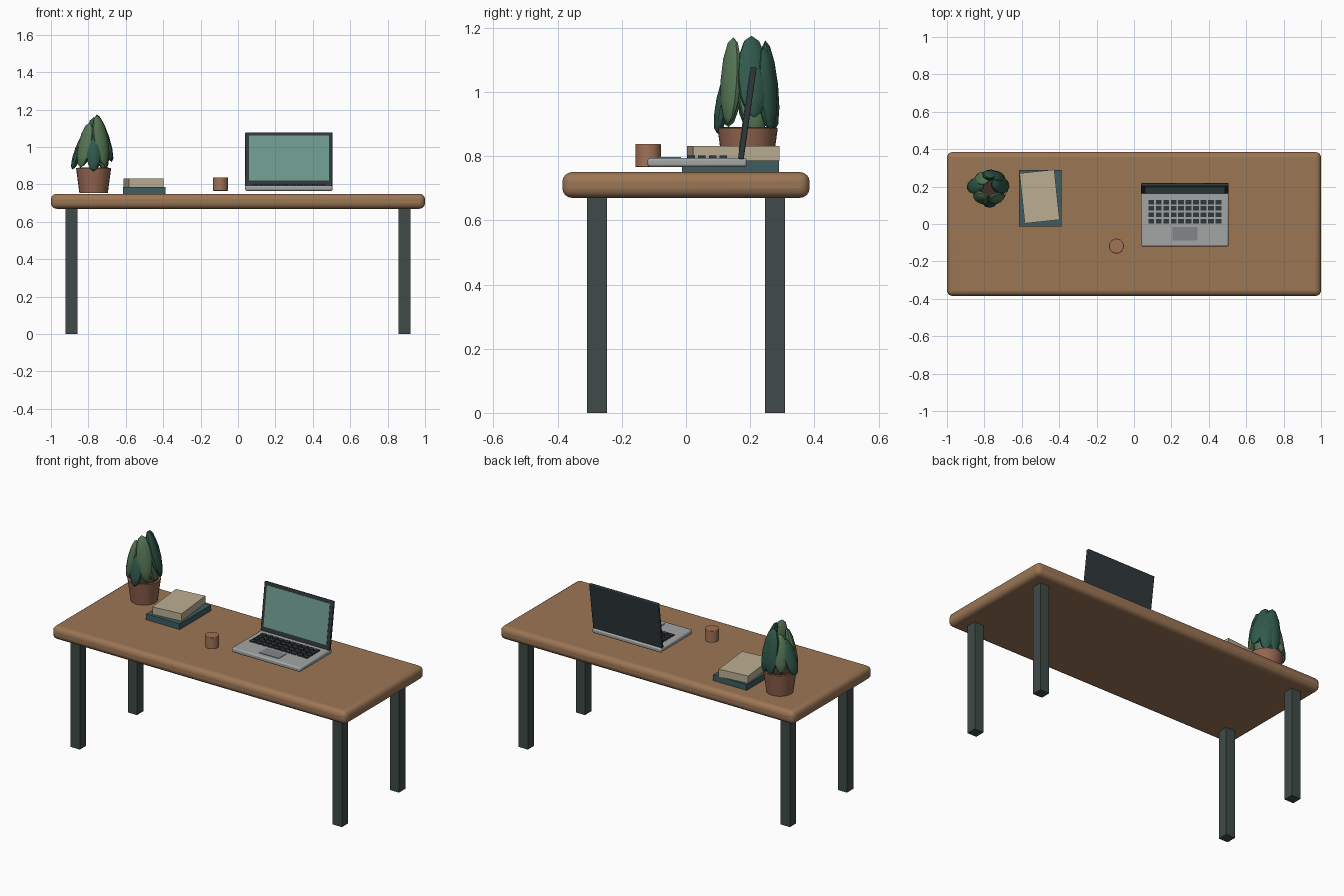
import bpy
from math import radians
from mathutils import Vector

if "Cube" in bpy.data.objects:
    bpy.data.objects.remove(bpy.data.objects["Cube"])


def material(name, rgb):
    m = bpy.data.materials.new(name)
    m.diffuse_color = (*rgb, 1)
    m.use_nodes = True
    m.node_tree.nodes["Principled BSDF"].inputs["Base Color"].default_value = m.diffuse_color
    return m


WOOD = material("wood", (0.33, 0.18, 0.09))
STEEL = material("dark_steel", (0.05, 0.07, 0.065))
SILVER = material("silver", (0.36, 0.38, 0.37))
BLACK = material("charcoal", (0.03, 0.04, 0.045))
PAD = material("trackpad_grey", (0.22, 0.24, 0.25))
SCREEN = material("screen_teal", (0.16, 0.33, 0.28))
TEAL = material("book_teal", (0.05, 0.11, 0.12))
CREAM = material("book_cream", (0.50, 0.43, 0.29))
CLAY = material("clay", (0.30, 0.13, 0.08))
MUG = material("mug_clay", (0.36, 0.17, 0.09))
SOIL = material("soil", (0.05, 0.03, 0.02))
DARK = material("leaf_dark", (0.03, 0.10, 0.07))
LIGHT = material("leaf_light", (0.09, 0.18, 0.09))


def finish(name, mat, bevel=0, segments=2):
    o = bpy.context.object
    o.name = name
    o.data.materials.append(mat)
    if bevel:
        b = o.modifiers.new("bevel", 'BEVEL')
        b.width, b.segments = bevel, segments
        bpy.ops.object.shade_smooth_by_angle(angle=radians(35))
    return o


def box(name, mat, center, size, rot=(0, 0, 0), bevel=0, segments=2):
    bpy.ops.mesh.primitive_cube_add(size=1, location=center, rotation=rot)
    bpy.context.object.scale = size
    bpy.ops.object.transform_apply(location=False, rotation=False, scale=True)
    return finish(name, mat, bevel, segments)


def cone(name, mat, center, r1, r2, height, sides=24, bevel=0):
    bpy.ops.mesh.primitive_cone_add(vertices=sides, radius1=r1, radius2=r2,
                                    depth=height, location=center)
    o = finish(name, mat, bevel)
    bpy.ops.object.shade_smooth_by_angle(angle=radians(35))
    return o


# Desk: rounded top and four square legs
box("desk_top", WOOD, (0, 0, 0.71), (2, 0.77, 0.08), bevel=0.03, segments=4)
for sx, xn in ((-1, "left"), (1, "right")):
    for sy, yn in ((-1, "front"), (1, "back")):
        box(f"{yn}_{xn}_leg", STEEL, (sx * 0.89, sy * 0.277, 0.336),
            (0.062, 0.062, 0.672))

# Laptop: base, keyboard, trackpad and tilted lid with screen
LX = 0.272
box("laptop_base", SILVER, (LX, 0.035, 0.78), (0.468, 0.31, 0.028), bevel=0.008)
for row in range(4):
    for col in range(10):
        box("key", BLACK, (LX + (col - 4.5) * 0.04, 0.016 + row * 0.0335, 0.797),
            (0.031, 0.024, 0.009))
box("trackpad", PAD, (LX, -0.052, 0.795), (0.134, 0.072, 0.004))
tilt = (radians(-8), 0, 0)
lid = box("laptop_lid", BLACK, (LX, 0.191, 0.934), (0.468, 0.018, 0.29), tilt, 0.004)
back = Vector((0, -0.0095, 0.006))
back.rotate(lid.rotation_euler)
box("laptop_screen", SCREEN, lid.location + back, (0.428, 0.003, 0.244), tilt)

# Mug
cone("mug", MUG, (-0.094, -0.118, 0.802), 0.04, 0.04, 0.072, bevel=0.003)

# Stacked books
box("lower_book", TEAL, (-0.501, 0.138, 0.768), (0.228, 0.302, 0.036))
box("upper_book", CREAM, (-0.505, 0.147, 0.808), (0.187, 0.27, 0.046),
    (0, 0, radians(6)))

# Plant pot with soil
PX, PY = -0.772, 0.192
cone("plant_pot", CLAY, (PX, PY, 0.821), 0.076, 0.094, 0.134)
cone("soil", SOIL, (PX, PY, 0.888), 0.08, 0.08, 0.006)

# Leaves: bottom and top offsets from the pot axis, half width
LEAVES = [
    ((0.098, 0.02, 0.92), (0.015, 0.012, 1.175), 0.05, DARK),
    ((0.06, 0.07, 0.88), (0.02, 0.05, 1.14), 0.045, DARK),
    ((0.01, 0.085, 0.88), (0.0, 0.055, 1.16), 0.045, DARK),
    ((-0.06, 0.07, 0.90), (-0.02, 0.03, 1.12), 0.042, LIGHT),
    ((-0.115, 0.01, 0.88), (-0.035, 0.015, 1.09), 0.045, DARK),
    ((-0.07, -0.06, 0.89), (-0.02, -0.04, 1.13), 0.045, LIGHT),
    ((0.0, -0.095, 0.87), (0.0, -0.05, 1.08), 0.04, DARK),
    ((0.06, -0.06, 0.90), (0.015, -0.045, 1.17), 0.045, LIGHT),
    ((0.06, 0.03, 0.85), (0.03, 0.0, 1.10), 0.045, LIGHT),
]
for low, top, w, mat in LEAVES:
    low, top = Vector(low), Vector(top)
    axis = top - low
    mid = (low + top) / 2
    bpy.ops.mesh.primitive_uv_sphere_add(segments=10, ring_count=6, radius=1,
                                         location=mid + Vector((PX, PY, 0)))
    o = bpy.context.object
    o.scale = (w, 0.025, axis.length / 2)
    bpy.ops.object.transform_apply(location=False, rotation=False, scale=True)
    # flat side of each leaf faces outward
    out = Vector((mid.x, mid.y, 0))
    y = (out - axis * (out.dot(axis) / axis.length_squared)).normalized()
    z = axis.normalized()
    x = y.cross(z)
    from mathutils import Matrix
    o.rotation_euler = Matrix((x, y, z)).transposed().to_euler()
    finish("leaf", mat)
    bpy.ops.object.shade_smooth_by_angle(angle=radians(35))
